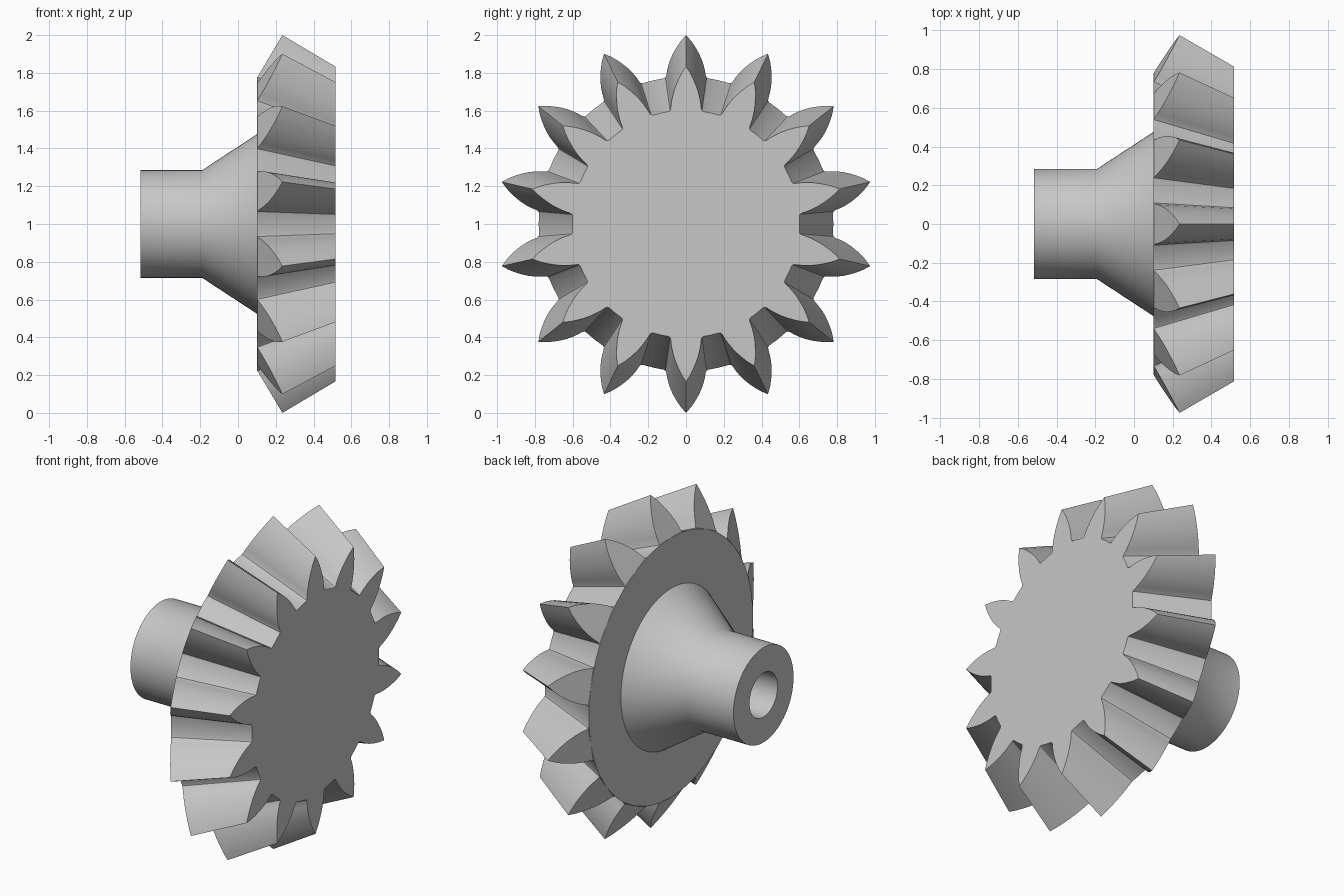
import bpy, bmesh
from math import sin, cos, asin, pi, radians

cube = bpy.data.objects.get("Cube")
if cube:
    bpy.data.objects.remove(cube)

# One plain steel colour
steel = bpy.data.materials.new("grey_steel")
steel.use_nodes = True
GREY = (0.57, 0.57, 0.57, 1)
steel.diffuse_color = GREY
steel.node_tree.nodes["Principled BSDF"].inputs["Base Color"].default_value = GREY

TEETH = 14
APEX = 1.92        # x where all the tooth lines meet
FRONT = 0.515
BACK = 0.10
ROOT = 0.78        # root radius at the back
CONE = 0.6136      # back cone: change of x per radius


def finish(bm, name, angle):
    bmesh.ops.recalc_face_normals(bm, faces=bm.faces)
    mesh = bpy.data.meshes.new(name)
    bm.to_mesh(mesh)
    bm.free()
    mesh.materials.append(steel)
    obj = bpy.data.objects.new(name, mesh)
    bpy.context.collection.objects.link(obj)
    obj.location.z = 1
    bpy.ops.object.select_all(action='DESELECT')
    obj.select_set(True)
    bpy.context.view_layer.objects.active = obj
    bpy.ops.object.shade_smooth_by_angle(angle=radians(angle))
    return obj


# Half tooth on the back cone: radius and half width, from root to tip
flank = [(ROOT, 0.118), (0.784, 0.109), (0.795, 0.104), (0.82, 0.1),
         (0.85, 0.092), (0.88, 0.081), (0.91, 0.066), (0.94, 0.048),
         (0.97, 0.027)]

# Bevel gear: every profile point runs along a ray towards the apex
bm = bmesh.new()


def ray(r, a):
    x = BACK + CONE * (r - ROOT)
    rf = r * (APEX - FRONT) / (APEX - x)
    return (bm.verts.new((x, r * sin(a), r * cos(a))),
            bm.verts.new((FRONT, rf * sin(a), rf * cos(a))))


outline, disc = [], []
for i in range(TEETH):
    mid = 2 * pi * i / TEETH
    left = [ray(r, mid - asin(w / r)) for r, w in flank]
    right = [ray(r, mid + asin(w / r)) for r, w in flank]
    tip = ray(1.0, mid)
    gap = ray(ROOT, mid + pi / TEETH)
    base = bm.verts.new((BACK, ROOT * sin(mid), ROOT * cos(mid)))
    outline += left + [tip] + right[::-1] + [gap]
    disc += [left[0][0], base, right[0][0], gap[0]]
    # Back of the tooth, as strips across it
    bm.faces.new((left[0][0], base, right[0][0], right[1][0], left[1][0]))
    for k in range(1, len(flank) - 1):
        bm.faces.new((left[k][0], right[k][0], right[k + 1][0], left[k + 1][0]))
    bm.faces.new((left[-1][0], right[-1][0], tip[0]))

for p, q in zip(outline, outline[1:] + outline[:1]):
    bm.faces.new((p[0], q[0], q[1], p[1]))
bm.faces.new([p[1] for p in outline])
bm.faces.new(disc)
finish(bm, "bevel_gear", 30)

# Hub: flared collar, straight sleeve and blind bore, turned about x
bm = bmesh.new()
profile = [(BACK, 0.475), (-0.19, 0.285), (-0.515, 0.285),
           (-0.515, 0.133), (BACK, 0.133)]
verts = [bm.verts.new((x, 0, r)) for x, r in profile]
edges = [bm.edges.new(pair) for pair in zip(verts, verts[1:])]
bmesh.ops.spin(bm, geom=verts + edges, cent=(0, 0, 0), axis=(1, 0, 0),
               angle=2 * pi, steps=96, use_merge=True)
bmesh.ops.remove_doubles(bm, verts=bm.verts, dist=0.0001)
finish(bm, "hub", 40)
